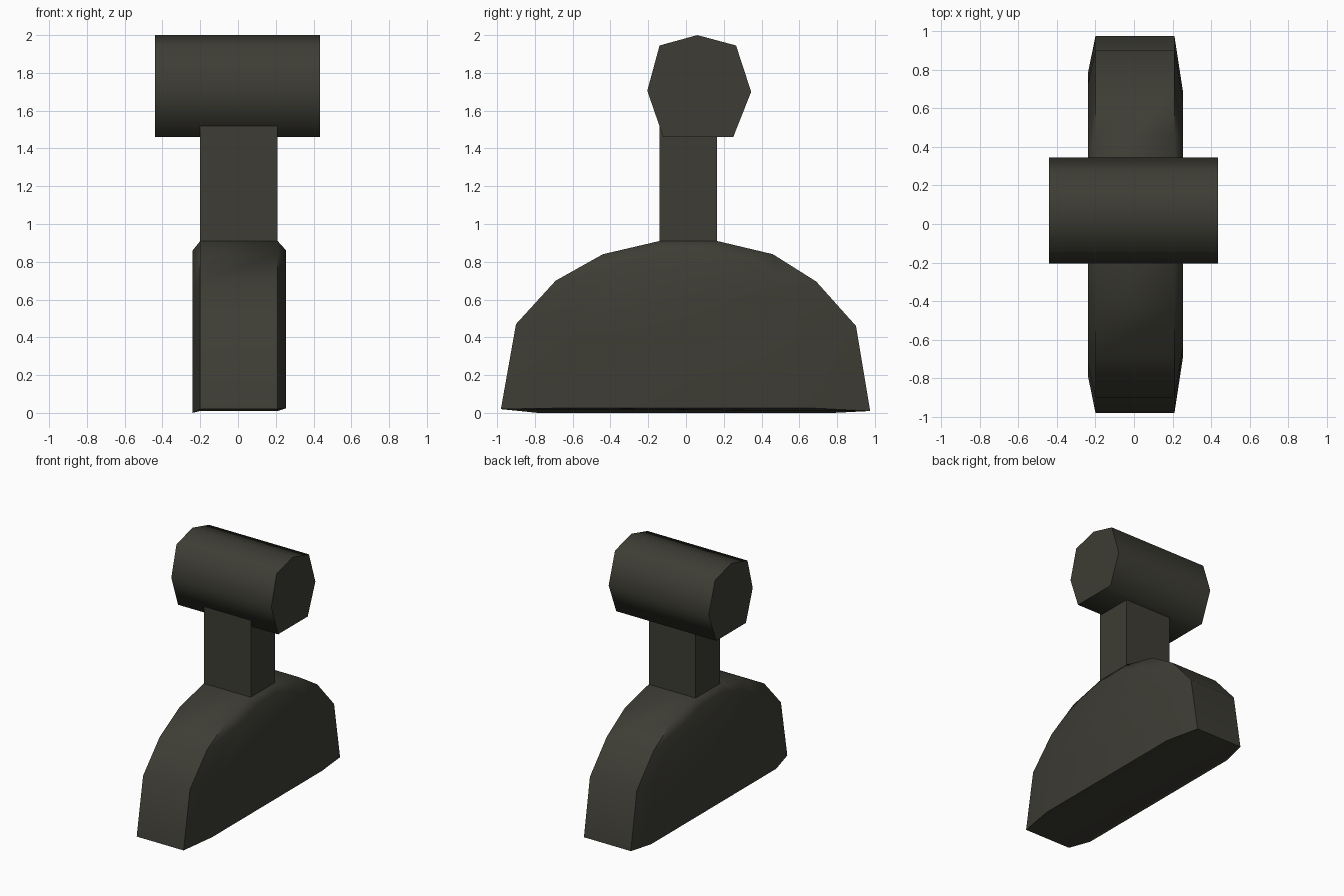
import bpy, bmesh, math

if "Cube" in bpy.data.objects:
    bpy.data.objects.remove(bpy.data.objects["Cube"])

metal = bpy.data.materials.new("dark olive grey")
metal.diffuse_color = (0.047, 0.046, 0.035, 1)
metal.use_nodes = True
metal.node_tree.nodes["Principled BSDF"].inputs["Base Color"].default_value = metal.diffuse_color


def loft(name, sections, angle):
    """Join (x, [(y, z), ...]) sections along x and cap both ends."""
    bm = bmesh.new()
    rings = [[bm.verts.new((x, y, z)) for y, z in pts] for x, pts in sections]
    n = len(rings[0])
    for a, b in zip(rings, rings[1:]):
        for i in range(n):
            j = (i + 1) % n
            bm.faces.new((a[i], a[j], b[j], b[i]))
    bm.faces.new(rings[0])
    bm.faces.new(rings[-1])
    bmesh.ops.recalc_face_normals(bm, faces=bm.faces)
    mesh = bpy.data.meshes.new(name)
    bm.to_mesh(mesh)
    bm.free()
    obj = bpy.data.objects.new(name, mesh)
    bpy.context.collection.objects.link(obj)
    mesh.materials.append(metal)
    bpy.context.view_layer.objects.active = obj
    obj.select_set(True)
    bpy.ops.object.shade_smooth_by_angle(angle=math.radians(angle))
    obj.select_set(False)
    return obj


# Base: domed outline, inset toward both flat sides, slightly sloping underside
dome = [(-0.98, 0.02), (-0.90, 0.47), (-0.69, 0.70), (-0.44, 0.84), (-0.14, 0.91),
        (0.165, 0.91), (0.46, 0.84), (0.69, 0.695), (0.90, 0.46), (0.975, 0.01)]


def inset(width, bottom):
    pts = [(y * width, z * 0.945) for y, z in dome]
    pts[0] = (pts[0][0], bottom)
    pts[-1] = (pts[-1][0], bottom)
    return pts


loft("base", [(-0.24, inset(0.80, 0.0)), (-0.20, dome),
              (0.21, dome), (0.255, inset(0.70, 0.025))], 60)

# Stem: rectangular post running up into the head
post = [(-0.14, 0.86), (-0.14, 1.53), (0.165, 1.53), (0.165, 0.86)]
loft("stem", [(-0.20, post), (0.21, post)], 30)

# Head: seven-sided bar lying across the stem
bar = [(0.06, 2.0), (0.265, 1.945), (0.345, 1.70), (0.25, 1.46),
       (-0.12, 1.46), (-0.205, 1.705), (-0.14, 1.945)]
loft("head", [(-0.44, bar), (0.435, bar)], 75)
